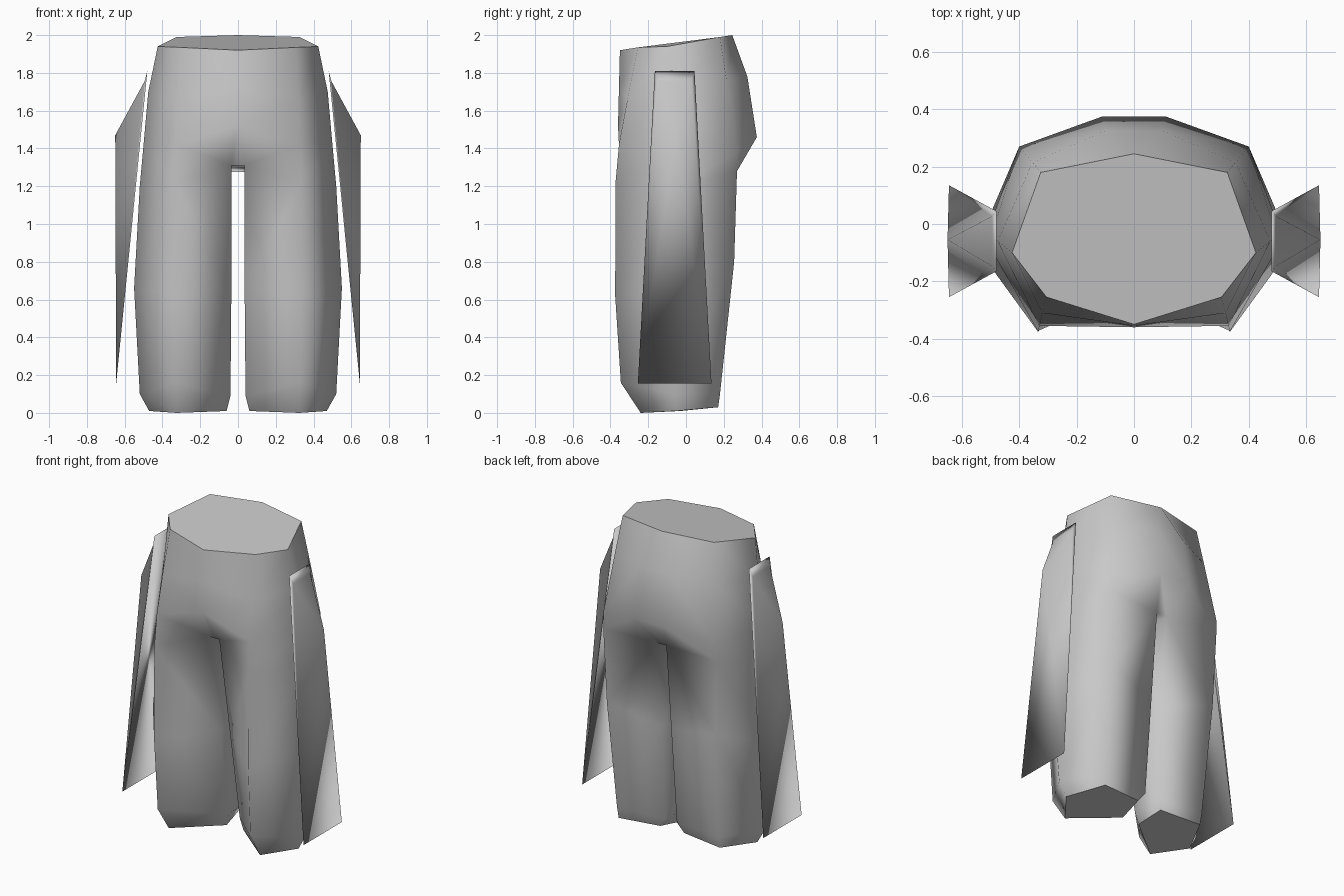
import bpy, bmesh
from mathutils import Vector

if "Cube" in bpy.data.objects:
    bpy.data.objects.remove(bpy.data.objects["Cube"])

grey = bpy.data.materials.new("mid_grey")
grey.diffuse_color = (0.58, 0.58, 0.58, 1)
grey.use_nodes = True
grey.node_tree.nodes["Principled BSDF"].inputs["Base Color"].default_value = grey.diffuse_color


def flip(p):
    return (-p[0], p[1], p[2])


def build(name, faces, recalc=True):
    """Faces are (points, smooth) pairs; shared corners are welded."""
    bm = bmesh.new()
    for pts, smooth in faces:
        f = bm.faces.new([bm.verts.new(Vector(p)) for p in pts])
        f.smooth = smooth
    bmesh.ops.remove_doubles(bm, verts=bm.verts[:], dist=0.0005)
    if recalc:
        bmesh.ops.recalc_face_normals(bm, faces=bm.faces[:])
    me = bpy.data.meshes.new(name)
    bm.to_mesh(me)
    bm.free()
    me.materials.append(grey)
    ob = bpy.data.objects.new(name, me)
    bpy.context.collection.objects.link(ob)
    return ob


# Rings of one half, waist to foot: inner back, outer back, side, outer front, inner front
rings = [
    [(0, .245, 2.0), (.325, .18, 1.99), (.425, -.10, 1.94), (.305, -.255, 1.935), (0, -.35, 1.92)],
    [(.10, .325, 1.78), (.354, .215, 1.76), (.475, -.06, 1.70), (.32, -.31, 1.66), (0, -.355, 1.72)],
    [(.11, .375, 1.46), (.40, .27, 1.38), (.50, -.05, 1.42), (.33, -.355, 1.42), (0, -.36, 1.52)],
    [(.035, .25, 1.275), (.40, .27, 1.28), (.52, -.05, 1.20), (.335, -.373, 1.22), (.035, -.24, 1.31)],
    [(.035, .20, .72), (.385, .255, .80), (.55, -.08, .66), (.335, -.375, .62), (.035, -.13, .66)],
    [(.04, .15, .10), (.365, .18, .10), (.52, -.06, .10), (.33, -.345, .16), (.04, -.04, .09)],
    [(.085, .14, .04), (.36, .17, .03), (.47, -.055, .01), (.325, -.24, 0), (.06, -.03, .01)],
]
CROTCH = 3

half = []
for r in range(len(rings) - 1):
    a, b = rings[r], rings[r + 1]
    # legs close on the inside, the hips stay open to the centre
    for i in range(5 if r >= CROTCH else 4):
        j = (i + 1) % 5
        half.append(([a[i], a[j], b[j], b[i]], True))
half.append((rings[-1], False))                       # foot opening

faces = half + [([flip(p) for p in pts], s) for pts, s in half]

# Centre strip: down the back, under the crotch and up the front
path = [rings[i][0] for i in range(CROTCH + 1)] + [rings[i][4] for i in range(CROTCH, -1, -1)]
for p, q in zip(path, path[1:]):
    pts = [p, q]
    if q[0] > 0:
        pts.append(flip(q))
    if p[0] > 0:
        pts.append(flip(p))
    if len(pts) > 2:
        faces.append((pts, True))

# Waist cap
top = rings[0]
faces.append((top + [flip(p) for p in top[3:0:-1]], False))
build("trousers", faces)

# Side flaps: tapered plate facing the leg, with a panel rising outward to a peak
base = [(.48, -.165, 1.81), (.48, .045, 1.81), (.645, .135, .155), (.645, -.255, .155)]
rim = [(.495, -.147, 1.755), (.495, .027, 1.755), base[2], base[3]]
peak = (.65, -.055, 1.47)
flap = [(base, True), ([base[1], base[0], rim[0], rim[1]], True),
        ([base[2], base[1], rim[1]], True), ([base[0], base[3], rim[0]], True)]
for i in range(4):
    flap.append(([rim[(i + 1) % 4], rim[i], peak], True))


def outward(parts):
    """Turn the plate to the leg and every other face away from it."""
    out = []
    for k, (pts, s) in enumerate(parts):
        n = (Vector(pts[1]) - Vector(pts[0])).cross(Vector(pts[2]) - Vector(pts[0]))
        side = n.x * (1 if pts[0][0] > 0 else -1)
        out.append((pts if (side < 0) == (k == 0) else pts[::-1], s))
    return out


for name, parts in (("right_flap", flap),
                    ("left_flap", [([flip(p) for p in pts], s) for pts, s in flap])):
    ob = build(name, outward(parts), recalc=False)
    # crisp plate edge, soft panel
    for e in ob.data.edges:
        if all(abs(ob.data.vertices[v].co.x) < .51 for v in e.vertices) and \
           all(ob.data.vertices[v].co.z < 1.78 for v in e.vertices):
            e.use_edge_sharp = True
